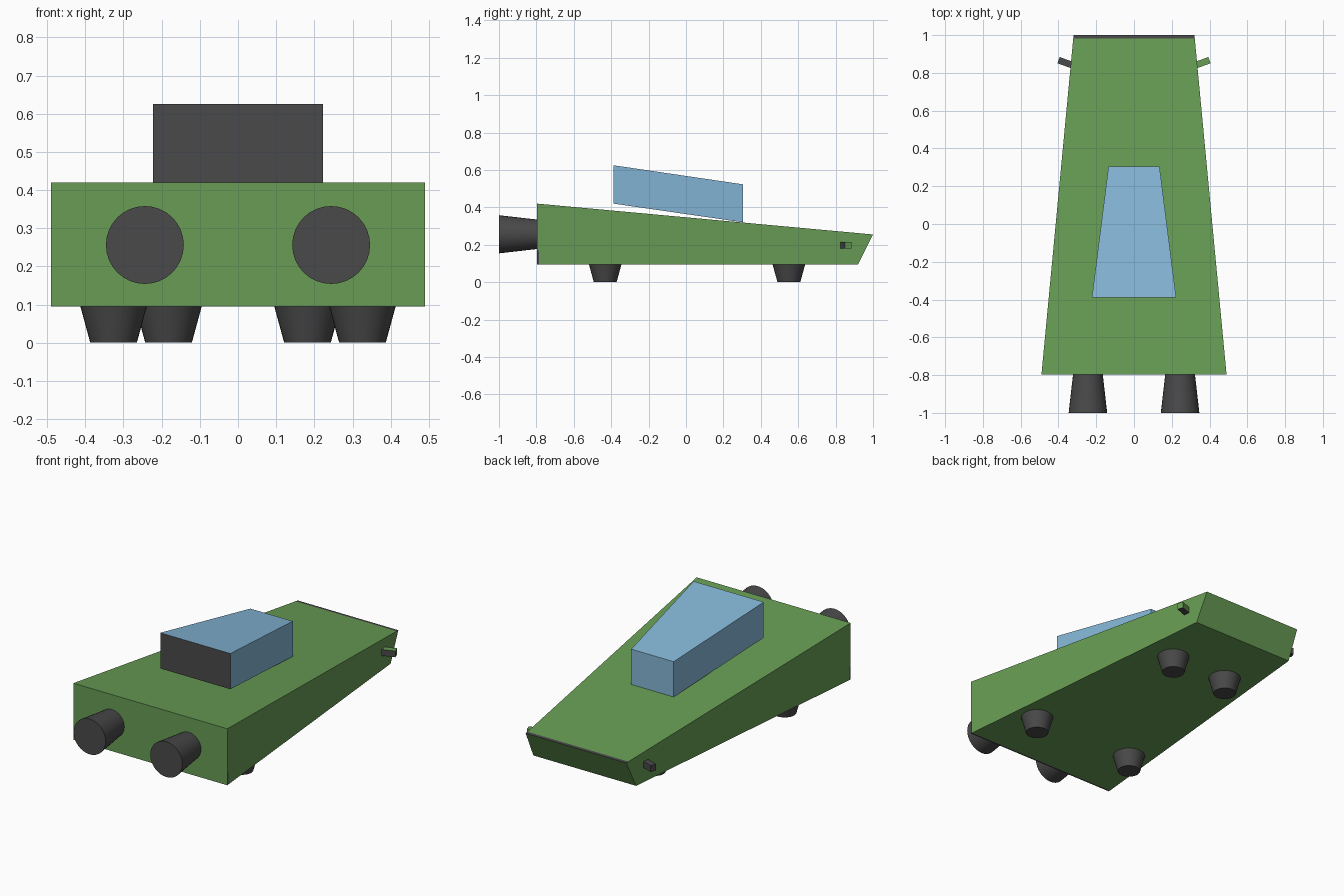
import bpy, bmesh, math
from mathutils import Vector, Matrix

if "Cube" in bpy.data.objects:
    bpy.data.objects.remove(bpy.data.objects["Cube"])


def material(name, rgb):
    m = bpy.data.materials.new(name)
    m.diffuse_color = (*rgb, 1)
    m.use_nodes = True
    m.node_tree.nodes["Principled BSDF"].inputs["Base Color"].default_value = m.diffuse_color
    return m


GREEN = material("green paint", (0.138, 0.335, 0.090))
BLUE = material("blue glass", (0.235, 0.474, 0.680))
DARK = material("dark grey", (0.067, 0.067, 0.069))


def finish(bm, name, mats, rule=None):
    """Turn a bmesh into an object, choosing materials by a face rule."""
    bmesh.ops.recalc_face_normals(bm, faces=bm.faces)
    bm.normal_update()
    if rule:
        for f in bm.faces:
            f.material_index = rule(f.normal, f.calc_center_median())
    me = bpy.data.meshes.new(name)
    bm.to_mesh(me)
    bm.free()
    for m in mats:
        me.materials.append(m)
    ob = bpy.data.objects.new(name, me)
    bpy.context.collection.objects.link(ob)
    return ob


def wedge(profile):
    """Symmetrical block from side profile points (y, z, half width)."""
    bm = bmesh.new()
    sides = [[bm.verts.new((s * w, y, z)) for y, z, w in profile] for s in (-1, 1)]
    for ring in sides:
        bm.faces.new(ring)
    n = len(profile)
    for i in range(n):
        j = (i + 1) % n
        bm.faces.new((sides[0][i], sides[0][j], sides[1][j], sides[1][i]))
    return bm


def cone(name, r1, r2, depth, mat4):
    """Tapered cylinder: r1 at the low end, r2 at the high end."""
    bm = bmesh.new()
    bmesh.ops.create_cone(bm, cap_ends=True, segments=32, radius1=r1,
                          radius2=r2, depth=depth, matrix=mat4)
    ob = finish(bm, name, [DARK])
    bpy.ops.object.select_all(action='DESELECT')
    ob.select_set(True)
    bpy.context.view_layer.objects.active = ob
    bpy.ops.object.shade_smooth_by_angle(angle=math.radians(30))


# hull, cut along thin dark trim lines at nose and tail
bm = wedge([(-0.797, 0.095, 0.49), (-0.797, 0.42, 0.49),
            (1.0, 0.255, 0.32), (0.92, 0.095, 0.327)])
for co, no in (((0, -0.787, 0), (0, 1, 0)), ((0, 0.982, 0), (0, 1, 0)),
               ((0, 0, 0.17), (0, 0, 1))):
    bmesh.ops.bisect_plane(bm, geom=bm.verts[:] + bm.edges[:] + bm.faces[:],
                           plane_co=co, plane_no=no)


def hull_rule(n, c):
    if n.z > 0.5:
        return int(c.y > 0.982)
    return int(c.y < -0.787 and c.z < 0.17 and n.y > -0.5)


finish(bm, "hull", [GREEN, DARK], hull_rule)

# canopy floating just over the sloping deck, with a dark back
bm = wedge([(-0.388, 0.42, 0.223), (-0.388, 0.625, 0.223),
            (0.305, 0.523, 0.135), (0.305, 0.32, 0.135)])
finish(bm, "canopy", [BLUE, DARK], lambda n, c: int(n.y < -0.8 or n.z < -0.8))

for s, side in ((-1, "left"), (1, "right")):
    # engine nozzle, wider at its open end
    cone(side + "_engine", 0.078, 0.102, 0.21,
         Matrix.Translation((s * 0.244, -0.895, 0.256)) @ Matrix.Rotation(math.pi / 2, 4, 'X'))
    # landing feet
    for label, x, y in (("tail", 0.326, -0.432), ("nose", 0.182, 0.55)):
        cone(f"{side}_{label}_foot", 0.061, 0.087, 0.095,
             Matrix.Translation((s * x, y, 0.0475)))
    # small swept peg beside the nose
    bm = bmesh.new()
    bmesh.ops.create_cube(bm, size=1, matrix=(
        Matrix.Translation((s * 0.357, 0.852, 0.197))
        @ Matrix.Rotation(s * math.radians(20), 4, 'Z')
        @ Matrix.Diagonal((0.09, 0.035, 0.036, 1))))
    if s > 0:
        finish(bm, "right_peg", [GREEN, DARK],
               lambda n, c: int(n.y < -0.8 or n.z < -0.8))
    else:
        finish(bm, "left_peg", [DARK])
